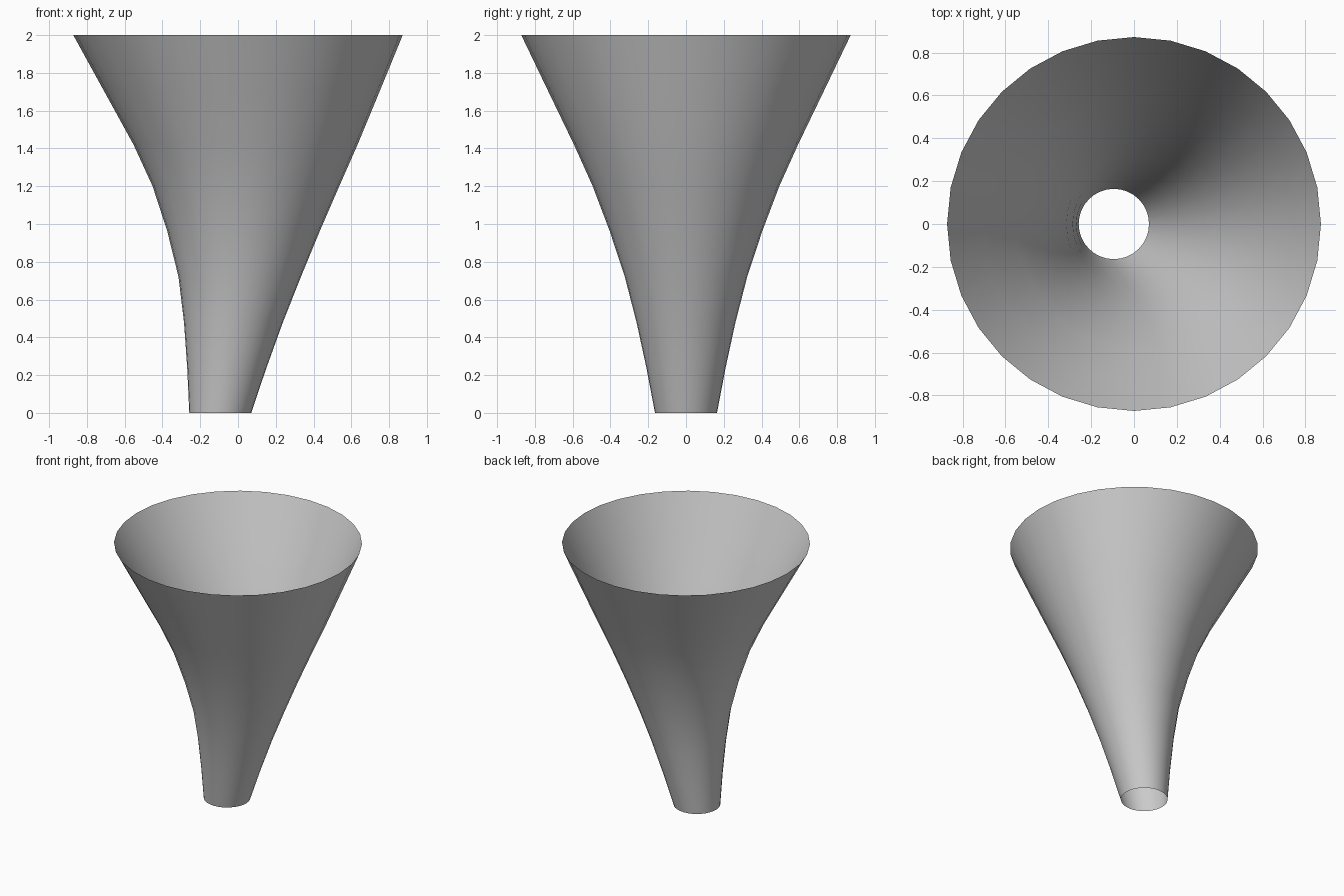
import bpy, bmesh
from math import sin, cos, tau

if "Cube" in bpy.data.objects:
    bpy.data.objects.remove(bpy.data.objects["Cube"])

SIDES = 32
# Cross-sections up the funnel: height, centre x, radius
RINGS = [(0.0, -0.094, 0.164), (0.24, -0.059, 0.210), (0.48, -0.024, 0.262),
         (0.72, 0.009, 0.324), (0.96, 0.029, 0.403), (1.20, 0.042, 0.494),
         (1.42, 0.040, 0.593), (1.70, 0.021, 0.728), (2.0, 0.0, 0.872)]

# Open, single-walled leaning funnel
bm = bmesh.new()
loops = [[bm.verts.new((cx + r * cos(tau * i / SIDES), r * sin(tau * i / SIDES), z))
          for i in range(SIDES)] for z, cx, r in RINGS]
for low, high in zip(loops, loops[1:]):
    for i in range(SIDES):
        j = (i + 1) % SIDES
        bm.faces.new((low[i], low[j], high[j], high[i])).smooth = True

mesh = bpy.data.meshes.new("funnel")
bm.to_mesh(mesh)
bm.free()
funnel = bpy.data.objects.new("funnel", mesh)
bpy.context.collection.objects.link(funnel)
